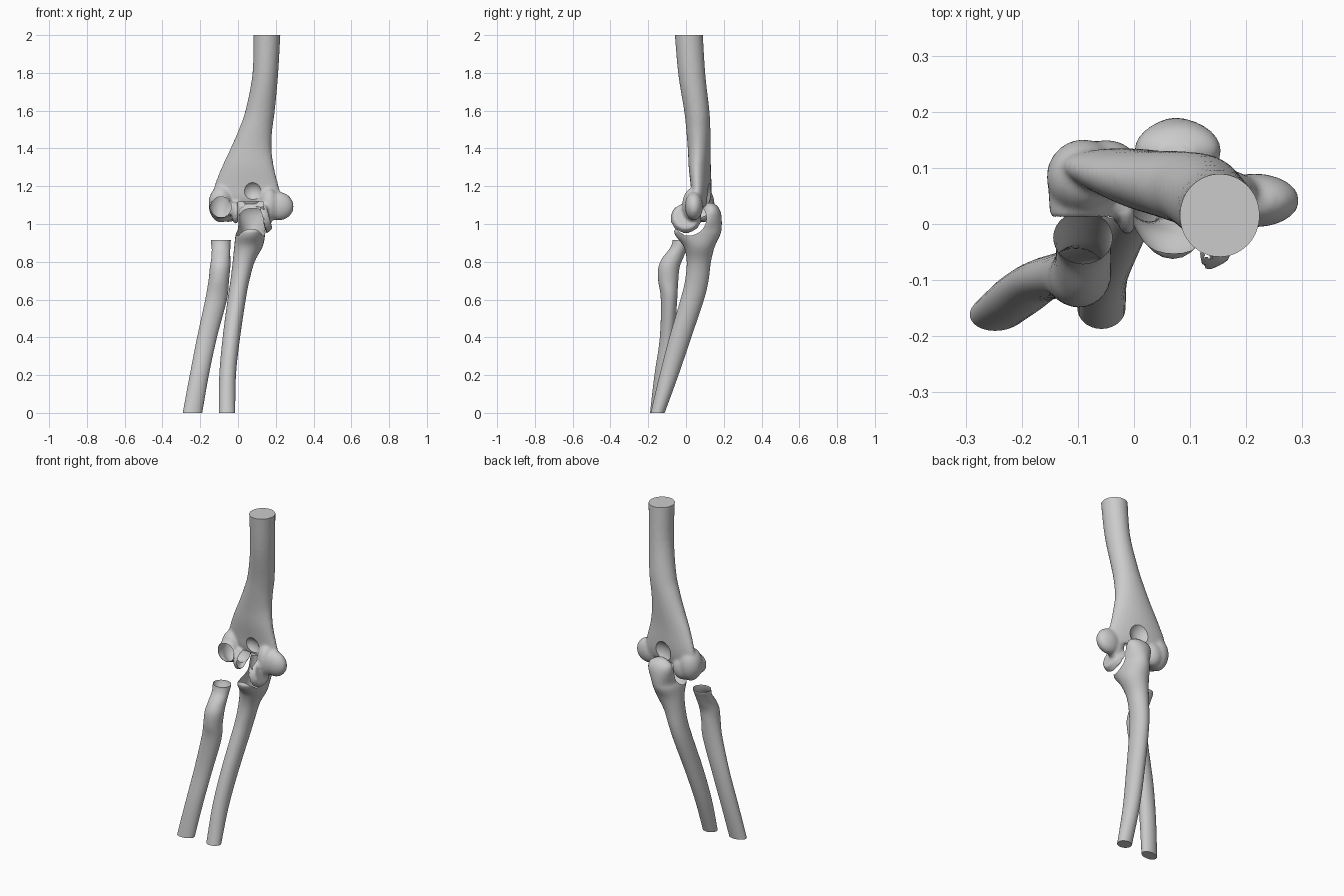
import bpy, bmesh, math
from mathutils import Vector, Matrix

if "Cube" in bpy.data.objects:
    bpy.data.objects.remove(bpy.data.objects["Cube"])

SIDES = 28


def finish(ob, angle=40):
    bpy.ops.object.select_all(action='DESELECT')
    ob.select_set(True)
    bpy.context.view_layer.objects.active = ob
    bpy.ops.object.shade_smooth_by_angle(angle=math.radians(angle))


def apply(ob, kind, **settings):
    mod = ob.modifiers.new(kind, kind)
    for key, value in settings.items():
        setattr(mod, key, value)
    bpy.context.view_layer.objects.active = ob
    bpy.ops.object.modifier_apply(modifier=mod.name)


def new_object(name, bm):
    bmesh.ops.recalc_face_normals(bm, faces=bm.faces)
    me = bpy.data.meshes.new(name)
    bm.to_mesh(me)
    bm.free()
    ob = bpy.data.objects.new(name, me)
    bpy.context.collection.objects.link(ob)
    return ob


def spline(rows, steps):
    # Catmull-Rom interpolation of section rows
    out = []
    for i in range(len(rows) - 1):
        p = [rows[max(i - 1, 0)], rows[i], rows[i + 1], rows[min(i + 2, len(rows) - 1)]]
        for s in range(steps):
            t = s / steps
            out.append([0.5 * (2 * b + (c - a) * t + (2 * a - 5 * b + 4 * c - d) * t * t
                               + (3 * b - a - 3 * c + d) * t ** 3) for a, b, c, d in zip(*p)])
    return out + [rows[-1]]


def loft(bm, rows, steps=5, cap_top=True):
    # rows: z, centre x, centre y, radius x, radius y, twist in degrees
    rings = []
    for z, cx, cy, rx, ry, tw in spline(rows, steps):
        c, s = math.cos(math.radians(tw)), math.sin(math.radians(tw))
        ring = []
        for k in range(SIDES):
            a = math.tau * k / SIDES
            x, y = rx * math.cos(a), ry * math.sin(a)
            ring.append(bm.verts.new((cx + c * x - s * y, cy + s * x + c * y, z)))
        rings.append(ring)
    for lo, hi in zip(rings, rings[1:]):
        for k in range(SIDES):
            j = (k + 1) % SIDES
            bm.faces.new((lo[k], lo[j], hi[j], hi[k]))
    bm.faces.new(rings[0])
    if cap_top:
        bm.faces.new(rings[-1])


def blob(bm, centre, radii, tilt=0):
    m = Matrix.Translation(centre) @ Matrix.Rotation(math.radians(tilt), 4, 'Y') @ Matrix.Diagonal((*radii, 1))
    bmesh.ops.create_uvsphere(bm, u_segments=32, v_segments=20, radius=1, matrix=m)


def rod(bm, a, b, r1, r2):
    a, b = Vector(a), Vector(b)
    m = Matrix.Translation((a + b) / 2) @ (b - a).to_track_quat('Z', 'Y').to_matrix().to_4x4()
    bmesh.ops.create_cone(bm, cap_ends=True, segments=48, radius1=r1, radius2=r2,
                          depth=(b - a).length, matrix=m)


def cut(ob, build):
    bm = bmesh.new()
    build(bm)
    tool = new_object("cutter", bm)
    tool.hide_render = True
    apply(ob, 'BOOLEAN', operation='DIFFERENCE', object=tool, solver='EXACT')
    bpy.data.objects.remove(tool)


def open_shell(ob, a, b, r):
    # cut a round bite, then drop its walls so the bone stays an open shell
    cut(ob, lambda bm: rod(bm, a, b, r, r))
    a, b = Vector(a), Vector(b)
    axis, length = (b - a).normalized(), (b - a).length
    bm = bmesh.new()
    bm.from_mesh(ob.data)
    doomed = []
    for f in bm.faces:
        d = f.calc_center_median() - a
        t = d.dot(axis)
        if -0.0005 < t < length + 0.0005 and (d - axis * t).length < r + 0.0005:
            doomed.append(f)
    bmesh.ops.delete(bm, geom=doomed, context='FACES')
    bm.to_mesh(ob.data)
    bm.free()


# upper arm bone: flaring shaft with lateral and medial knobs
bm = bmesh.new()
loft(bm, [(1.09, .06, .08, .19, .03, -8), (1.14, .05, .08, .185, .045, -8),
          (1.2, .045, .08, .172, .05, -8), (1.3, .052, .073, .14, .056, -8),
          (1.4, .069, .07, .109, .06, -6), (1.5, .093, .065, .089, .064, -4),
          (1.6, .117, .057, .078, .067, 0), (1.8, .145, .03, .068, .072, 0),
          (2.05, .154, .012, .073, .075, 0)])
blob(bm, (-.09, .083, 1.105), (.066, .068, .097))
blob(bm, (-.05, .1, 1.08), (.06, .05, .07))
blob(bm, (.215, .042, 1.095), (.08, .048, .075), 15)
blob(bm, (.165, .035, 1.1), (.05, .055, .09))
rod(bm, (-.09, .01, 1.09), (-.09, .1, 1.09), .06, .065)     # capitulum rim
rod(bm, (.128, .0, 1.03), (.165, .0, 1.04), .085, .068)      # medial flange
blob(bm, (-.012, .04, 1.06), (.022, .06, .06))              # ridge between joints
humerus = new_object("upper_arm_bone", bm)
apply(humerus, 'REMESH', mode='VOXEL', voxel_size=.008)
apply(humerus, 'SMOOTH', factor=.5, iterations=6)
cut(humerus, lambda b: blob(b, (.075, .17, 1.15), (.075, .075, .08)))
cut(humerus, lambda b: blob(b, (.075, -.01, 1.17), (.06, .06, .06)))
cut(humerus, lambda b: bmesh.ops.create_cube(b, size=.4, matrix=Matrix.Translation((.15, 0, 2.2))))
open_shell(humerus, (.0, .02, 1.02), (.135, .02, 1.02), .1)
open_shell(humerus, (-.09, -.1, 1.09), (-.09, .045, 1.09), .054)
finish(humerus)

# ulna: slim shaft rising to a hooked olecranon
bm = bmesh.new()
loft(bm, [(0, -.058, -.15, .043, .037, 0), (.2, -.055, -.09, .044, .05, 0),
          (.4, -.035, -.03, .046, .058, 0), (.6, -.007, .033, .048, .062, 0),
          (.7, .01, .057, .05, .062, 0), (.8, .03, .068, .058, .064, 0),
          (.88, .055, .07, .075, .082, 0), (.94, .065, .062, .078, .118, 0),
          (.975, .072, .068, .074, .12, 0), (1.02, .076, .115, .074, .074, 0),
          (1.06, .078, .132, .076, .052, 0), (1.09, .078, .132, .066, .038, 0),
          (1.112, .078, .128, .03, .016, 0)])
ulna = new_object("inner_forearm_bone", bm)
open_shell(ulna, (-.1, .018, 1.03), (.25, .018, 1.03), .09)
finish(ulna)

# radius: open cup-like head, narrow neck and front tuberosity
bm = bmesh.new()
loft(bm, [(0, -.241, -.157, .052, .033, 8), (.2, -.205, -.127, .051, .04, 8),
          (.4, -.164, -.1, .053, .038, 8), (.6, -.116, -.09, .058, .043, 8),
          (.7, -.102, -.094, .054, .053, 0), (.77, -.095, -.09, .054, .056, 0),
          (.82, -.091, -.07, .05, .055, 0), (.87, -.09, -.04, .049, .046, 0),
          (.9, -.091, -.027, .052, .046, 0), (.915, -.091, -.024, .053, .047, 0)],
     cap_top=False)
finish(new_object("outer_forearm_bone", bm))
